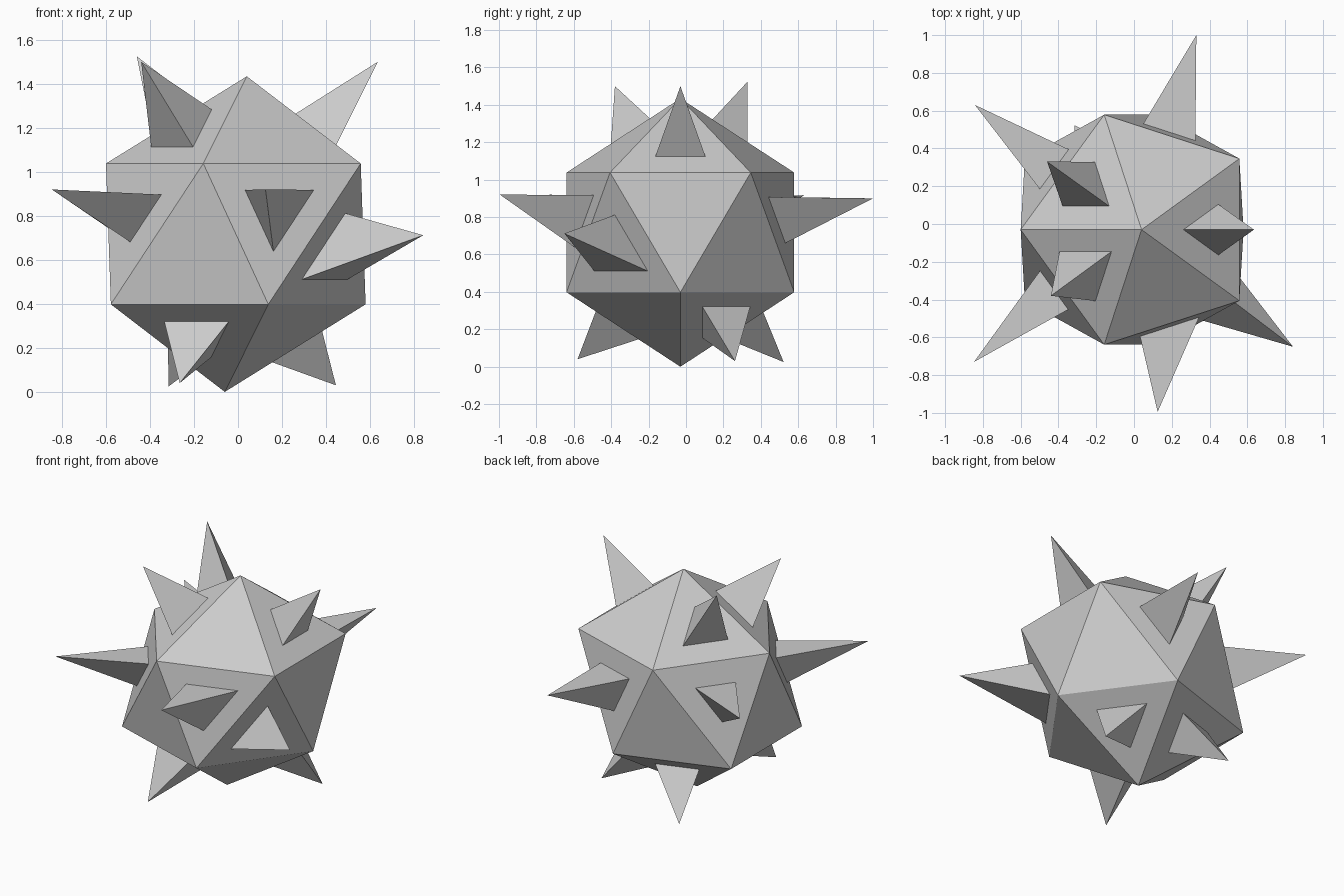
import bpy
import bmesh
from math import cos, sin, radians
from mathutils import Vector

if "Cube" in bpy.data.objects:
    bpy.data.objects.remove(bpy.data.objects["Cube"], do_unlink=True)

RING = 0.64                       # radius of both five-sided rings
CENTRE = Vector((-0.01, -0.03, 0.717))

grey = bpy.data.materials.new("stone_grey")
grey.use_nodes = True
grey.diffuse_color = (0.6, 0.6, 0.6, 1)
grey.node_tree.nodes["Principled BSDF"].inputs["Base Color"].default_value = (0.6, 0.6, 0.6, 1)


def ring_point(x, z, degrees):
    a = radians(degrees)
    return Vector((x + RING * cos(a), -0.03 + RING * sin(a), z))


# Corner points of the twenty-sided body, its lower half slid sideways
apex = Vector((0.04, -0.03, 1.434))
nadir = Vector((-0.06, -0.03, 0))
upper = [ring_point(0.04, 1.038, 36 + 72 * k) for k in range(5)]
lower = [ring_point(-0.06, 0.398, 72 * k) for k in range(5)]

# The four bands of triangles, numbered counter-clockwise from +x
faces = {"crown": [], "wide": [], "rising": [], "belly": []}
for k in range(5):
    n = (k + 1) % 5
    faces["crown"].append((apex, upper[k - 1], upper[k]))
    faces["wide"].append((upper[k], upper[k - 1], lower[k]))
    faces["rising"].append((upper[k], lower[k], lower[n]))
    faces["belly"].append((nadir, lower[n], lower[k]))


def build(name, triangles):
    bm = bmesh.new()
    for tri in triangles:
        bm.faces.new([bm.verts.new(p) for p in tri])
    bmesh.ops.remove_doubles(bm, verts=bm.verts, dist=0.0001)
    mesh = bpy.data.meshes.new(name)
    bm.to_mesh(mesh)
    bm.free()
    mesh.materials.append(grey)
    obj = bpy.data.objects.new(name, mesh)
    bpy.context.collection.objects.link(obj)


def spike(name, band, k, scale, tip):
    """Three-sided pyramid on a shrunken copy of one body face."""
    a, b, c = faces[band][k]
    mid = (a + b + c) / 3
    if (b - a).cross(c - a).dot(mid - CENTRE) < 0:
        b, c = c, b
    base = [mid + (p - mid) * scale for p in (a, b, c)]
    tip = Vector(tip)
    build(name, [(base[i - 1], base[i], tip) for i in range(3)])


# Body
build("body", [tri for band in faces.values() for tri in band])

# Spikes around the top
spike("top_front_spike", "crown", 3, 0.43, (-0.44, -0.38, 1.5))
spike("top_back_spike", "crown", 2, 0.385, (-0.46, 0.33, 1.525))
spike("top_left_spike", "crown", 0, 0.357, (0.635, -0.03, 1.5))

# Spikes around the middle
spike("front_spike", "wide", 4, 0.437, (0.125, -0.995, 0.92))
spike("back_spike", "wide", 1, 0.385, (0.33, 1.0, 0.9))
spike("front_right_spike", "wide", 3, 0.337, (-0.847, -0.73, 0.92))
spike("back_right_spike", "wide", 2, 0.345, (-0.842, 0.63, 0.917))
spike("front_left_spike", "rising", 4, 0.47, (0.842, -0.65, 0.712))

# Spikes underneath
spike("bottom_front_spike", "belly", 3, 0.41, (-0.265, -0.58, 0.04))
spike("bottom_left_spike", "belly", 0, 0.42, (0.445, 0.262, 0.03))
spike("bottom_back_spike", "belly", 1, 0.375, (-0.315, 0.522, 0.025))
